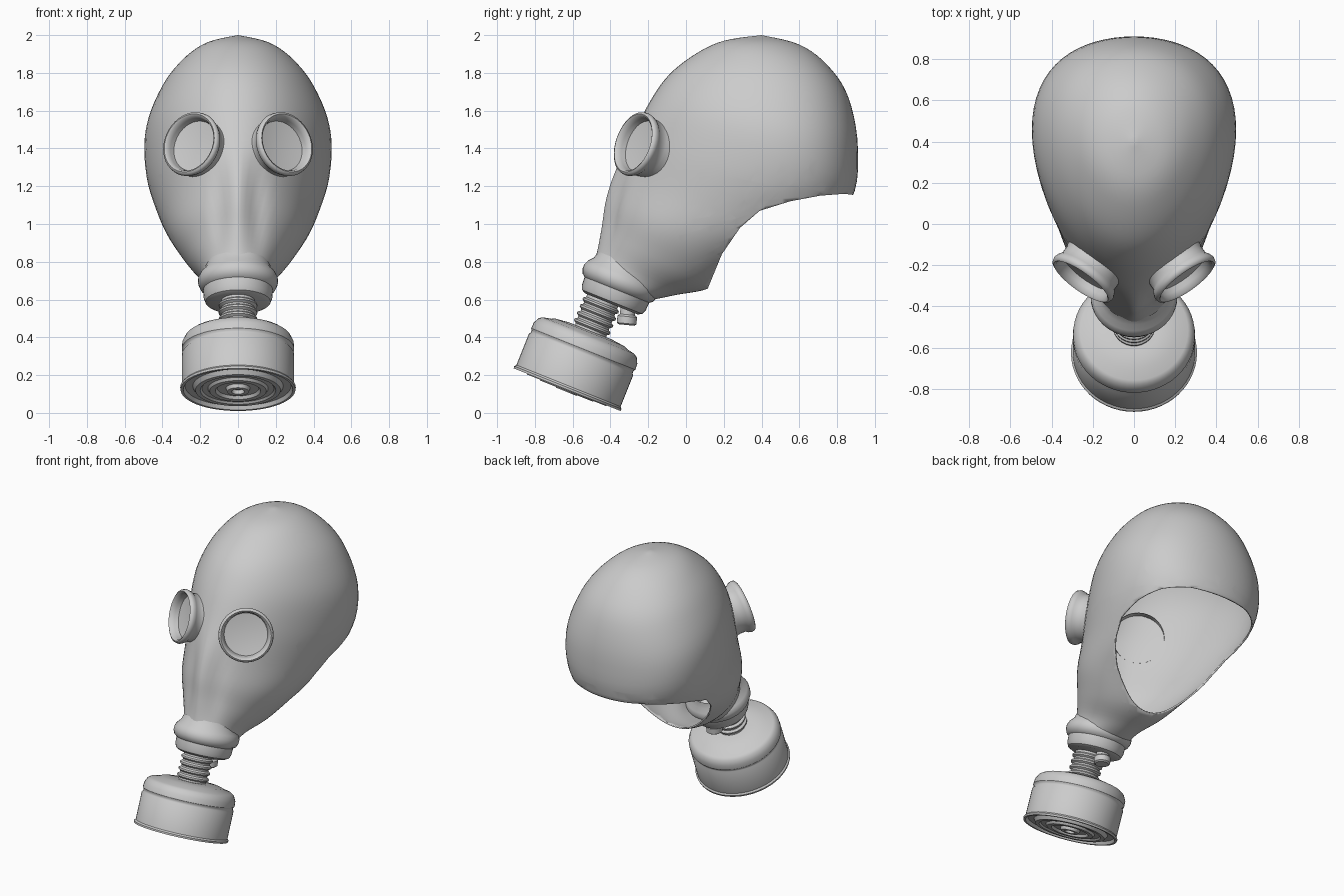
import bpy, bmesh, math
from mathutils import Vector

if "Cube" in bpy.data.objects:
    bpy.data.objects.remove(bpy.data.objects["Cube"])


def finish(bm, name, angle=35):
    mesh = bpy.data.meshes.new(name)
    bm.to_mesh(mesh)
    bm.free()
    ob = bpy.data.objects.new(name, mesh)
    bpy.context.collection.objects.link(ob)
    bpy.ops.object.select_all(action='DESELECT')
    ob.select_set(True)
    bpy.context.view_layer.objects.active = ob
    bpy.ops.object.shade_smooth_by_angle(angle=math.radians(angle))
    return ob


def skin(bm, rings):
    for a, b in zip(rings, rings[1:]):
        n = len(a)
        for i in range(n):
            j = (i + 1) % n
            bm.faces.new((a[i], a[j], b[j], b[i]))
    bmesh.ops.remove_doubles(bm, verts=bm.verts, dist=0.0005)
    bmesh.ops.recalc_face_normals(bm, faces=bm.faces)


def lathe(name, profile, origin, axis, seg=40, angle=35):
    """Revolve (radius, height) points around an axis through origin."""
    bm = bmesh.new()
    q = Vector(axis).to_track_quat('Z', 'Y')
    rings = []
    for r, h in profile:
        rings.append([bm.verts.new(Vector(origin) + q @ Vector(
            (r * math.cos(2 * math.pi * i / seg), r * math.sin(2 * math.pi * i / seg), h)))
            for i in range(seg)])
    skin(bm, rings)
    return finish(bm, name, angle)


def spline(rows, steps):
    """Catmull-Rom interpolation through rows of numbers."""
    out = []
    for i in range(len(rows) - 1):
        p0, p1 = rows[max(i - 1, 0)], rows[i]
        p2, p3 = rows[i + 1], rows[min(i + 2, len(rows) - 1)]
        for s in range(steps):
            t = s / steps
            out.append([0.5 * (2 * b + (c - a) * t + (2 * a - 5 * b + 4 * c - d) * t * t
                               + (3 * b - a - 3 * c + d) * t ** 3)
                        for a, b, c, d in zip(p0, p1, p2, p3)])
    return out + [list(rows[-1])]


# Hood: slanted sections (front y, front z, back y, back z, half width, back shift, pinch)
stations = [
    (-.52, .72, -.17, .60, .170, 0, 0),
    (-.475, .83, -.05, .625, .185, 0, .1),
    (-.44, .98, .125, .66, .26, .05, .25),
    (-.415, 1.13, .32, .76, .345, .12, .3),
    (-.365, 1.29, .62, .88, .415, .18, .2),
    (-.28, 1.47, .87, 1.12, .485, .2, .05),
    (-.19, 1.65, .91, 1.40, .488, .2, 0),
    (-.09, 1.79, .86, 1.67, .405, .15, 0),
    (.05, 1.90, .75, 1.84, .295, .1, 0),
    (.20, 1.97, .60, 1.95, .165, 0, 0),
    (.40, 2.0, .40, 2.0, 0, 0, 0)]
SEG = 64
bm = bmesh.new()
rings = []
for fy, fz, by, bz, w, shift, pinch in spline(stations, 5):
    ring = []
    for i in range(SEG):
        t = 2 * math.pi * i / SEG
        c, s = -math.cos(t), math.sin(t)
        u = c + shift * (1 - c * c)
        x = math.copysign(w * abs(s) ** (1 + pinch * max(0, -c)), s)
        y = (fy + by) / 2 + u * (by - fy) / 2
        z = (fz + bz) / 2 + u * (bz - fz) / 2
        # nose ridge with hollows beside it
        if c < 0 and .8 < z < 1.4:
            k = math.sin(math.pi * (z - .8) / .6)
            y += k * (.022 * math.exp(-((abs(x) - .1) / .045) ** 2)
                      - .008 * math.exp(-(x / .04) ** 2))
        ring.append(bm.verts.new((x, y, z)))
    rings.append(ring)
skin(bm, rings)

# Neck opening: cut along the rim line and remove everything below it
rim = [(.12, .67), (.19, .84), (.286, .98), (.39, 1.07), (.55, 1.12), (.71, 1.15), (.84, 1.16), (.95, 1.145)]
planes = []
for (y0, z0), (y1, z1) in zip(rim, rim[1:]):
    planes.append((Vector((0, y0, z0)), Vector((0, z1 - z0, y0 - y1)).normalized()))
for co, no in planes:
    faces = [f for f in bm.faces if f.calc_center_median().y > -.02 and f.calc_center_median().z < 1.28]
    geom = faces + list({e for f in faces for e in f.edges}) + list({v for f in faces for v in f.verts})
    bmesh.ops.bisect_plane(bm, geom=geom, plane_co=co, plane_no=no, dist=1e-4)
gone = [f for f in bm.faces if all((f.calc_center_median() - co).dot(no) > 0 for co, no in planes)]
bmesh.ops.delete(bm, geom=gone, context='FACES')
bmesh.ops.remove_doubles(bm, verts=bm.verts, dist=0.002)
hood = finish(bm, "rubber_hood", 50)
solid = hood.modifiers.new("thickness", 'SOLIDIFY')
solid.thickness = .01
solid.offset = -1

# Eye pieces: flared rims with recessed lenses
for side, label in ((-1, "left"), (1, "right")):
    origin = (.24 * side, -.255, 1.42)
    axis = (.56 * side, -.78, .28)
    lathe("eye_rim_" + label, [(.135, -.04), (.143, .0), (.15, .025), (.16, .032), (.171, .026),
                               (.175, .008), (.168, -.012), (.156, -.028), (.155, -.07), (.165, -.11)],
          origin, axis, angle=60)
    lathe("eye_lens_" + label, [(0, -.036), (.08, -.034), (.14, -.026)], origin, axis)

# Mouth collar
tilt = (0, .371, .928)
lathe("mouth_collar", [(.165, .11), (.178, .07), (.2, .045), (.211, .02), (.211, -.005), (.2, -.03),
                       (.184, -.042), (.182, -.085), (.172, -.11), (.15, -.122), (0, -.122)],
      (0, -.35, .69), tilt)

# Exhale valve behind the hose thread
lathe("exhale_valve", [(0, -.055), (.042, -.055), (.052, -.047), (.052, -.01), (.04, 0), (.04, .08)],
      (0, -.31, .52), (0, .1, 1), 24)

# Threaded neck between filter and collar
base = (0, -.63, .123)
thread = [(.125, .32), (.09, .33)]
for n in range(4):
    h = .345 + n * .04
    thread += [(.088, h), (.102, h + .01), (.102, h + .02), (.088, h + .03)]
thread.append((.088, .53))
lathe("threaded_neck", thread, base, tilt, 32)

# Filter canister with ribbed underside
lathe("filter_canister", [
    (0, .01), (.03, .01), (.034, -.012), (.058, -.012), (.064, .008), (.11, .008), (.12, -.008),
    (.15, -.008), (.16, .006), (.19, .006), (.2, -.004), (.225, -.004), (.24, .02), (.28, .02),
    (.29, 0), (.304, 0), (.306, .012), (.297, .022), (.297, .20), (.29, .21), (.29, .222),
    (.297, .232), (.295, .265), (.28, .295), (.262, .308), (.215, .318), (.2, .326), (.12, .335), (0, .335)],
    base, tilt, 56)
